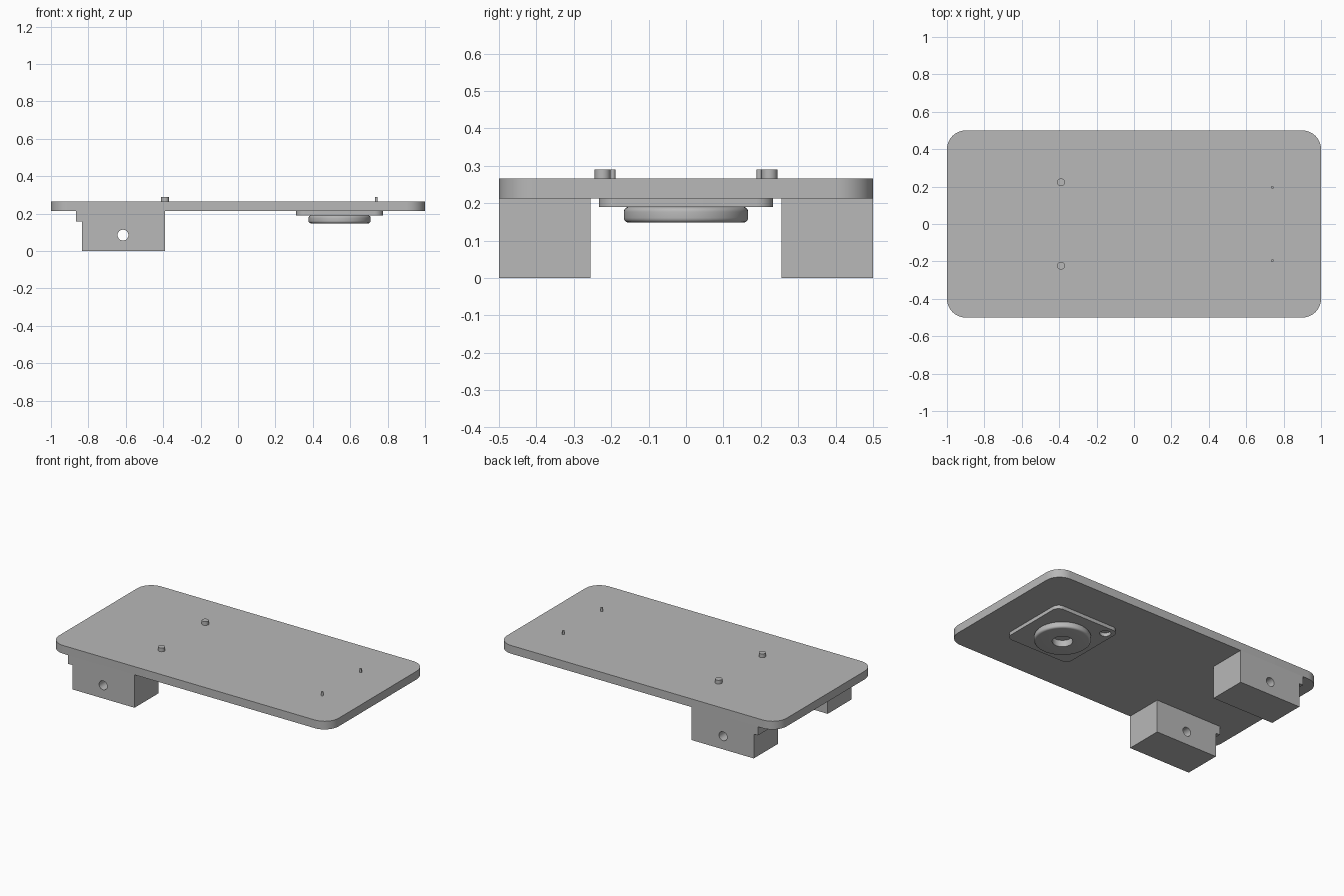
import bpy, bmesh
from math import pi, sin, cos, radians
from mathutils import Matrix, Vector

cube = bpy.data.objects.get("Cube")
if cube:
    bpy.data.objects.remove(cube, do_unlink=True)

grey = bpy.data.materials.new("light grey")
grey.use_nodes = True
colour = (0.48, 0.48, 0.48, 1)
grey.diffuse_color = colour
grey.node_tree.nodes["Principled BSDF"].inputs["Base Color"].default_value = colour

PLATE_BOTTOM, PLATE_TOP = 0.213, 0.266
PAD_BOTTOM, DISC_BOTTOM, PEG_TOP = 0.19, 0.148, 0.29
PAD_X = 0.543


def finish(name, bm):
    bmesh.ops.recalc_face_normals(bm, faces=bm.faces)
    mesh = bpy.data.meshes.new(name)
    bm.to_mesh(mesh)
    bm.free()
    mesh.materials.append(grey)
    mesh.shade_smooth()
    mesh.set_sharp_from_angle(angle=radians(30))
    obj = bpy.data.objects.new(name, mesh)
    bpy.context.collection.objects.link(obj)
    return obj


def prism(name, points, direction):
    """Extrude a closed outline of 3D points along a direction."""
    bm = bmesh.new()
    face = bm.faces.new([bm.verts.new(p) for p in points])
    out = bmesh.ops.extrude_face_region(bm, geom=[face], use_keep_orig=True)
    moved = [g for g in out["geom"] if isinstance(g, bmesh.types.BMVert)]
    bmesh.ops.translate(bm, verts=moved, vec=Vector(direction))
    return finish(name, bm)


def rounded_slab(name, cx, hx, hy, r, z0, z1, steps=10):
    points = []
    for i, (sx, sy) in enumerate([(1, 1), (-1, 1), (-1, -1), (1, -1)]):
        for s in range(steps + 1):
            a = (i + s / steps) * pi / 2
            points.append((cx + sx * (hx - r) + r * cos(a),
                           sy * (hy - r) + r * sin(a), z0))
    return prism(name, points, (0, 0, z1 - z0))


def cylinder(name, centre, r, length, along_y=False, sides=32):
    bm = bmesh.new()
    turn = Matrix.Rotation(pi / 2, 4, "X") if along_y else Matrix()
    bmesh.ops.create_cone(bm, cap_ends=True, segments=sides, radius1=r, radius2=r,
                          depth=length, matrix=Matrix.Translation(centre) @ turn)
    return finish(name, bm)


def drill(obj, cutter):
    """Cut a hole, keep the result and discard the cutter."""
    cutter.hide_render = True
    mod = obj.modifiers.new("hole", "BOOLEAN")
    mod.operation, mod.solver, mod.object = "DIFFERENCE", "EXACT", cutter
    graph = bpy.context.evaluated_depsgraph_get()
    mesh = bpy.data.meshes.new_from_object(obj.evaluated_get(graph))
    obj.modifiers.clear()
    obj.data = mesh
    mesh.set_sharp_from_angle(angle=radians(30))
    bpy.data.objects.remove(cutter, do_unlink=True)


# Main plate
rounded_slab("top_plate", 0, 1, 0.5, 0.1, PLATE_BOTTOM, PLATE_TOP)

# Two stepped support blocks with a cross hole
outline = [(-0.835, 0), (-0.39, 0), (-0.39, PLATE_BOTTOM),
           (-0.865, PLATE_BOTTOM), (-0.865, 0.157), (-0.835, 0.157)]
for side, y in (("front", -0.5), ("back", 0.255)):
    block = prism(side + "_block", [(x, y, z) for x, z in outline], (0, 0.245, 0))
    drill(block, cylinder("cutter", (-0.615, y + 0.12, 0.085), 0.029, 0.5, True))

# Mounting pad with a corner hole
pad = rounded_slab("mounting_pad", PAD_X, 0.232, 0.233, 0.045, PAD_BOTTOM, PLATE_BOTTOM)
drill(pad, cylinder("cutter", (PAD_X - 0.178, 0.175, PAD_BOTTOM), 0.033, 0.2))

# Round disc with softened rims and a central hole, lathed from a profile
R, HOLE, SOFT = 0.166, 0.06, 0.013
profile = [(HOLE, PAD_BOTTOM)]
for zc, start in ((PAD_BOTTOM - SOFT, pi / 2), (DISC_BOTTOM + SOFT, 0)):
    for s in range(6):
        a = start - s / 5 * pi / 2
        profile.append((R - SOFT + SOFT * cos(a), zc + SOFT * sin(a)))
profile.append((HOLE, DISC_BOTTOM))
bm = bmesh.new()
verts = [bm.verts.new((PAD_X + r, 0, z)) for r, z in profile]
edges = [bm.edges.new((a, b)) for a, b in zip(verts, verts[1:] + verts[:1])]
bmesh.ops.spin(bm, geom=verts + edges, cent=(PAD_X, 0, 0), axis=(0, 0, 1),
               angle=2 * pi, steps=64, use_merge=True)
bmesh.ops.remove_doubles(bm, verts=bm.verts, dist=1e-5)
finish("round_disc", bm)

# Pegs standing on the plate
height = PEG_TOP - PLATE_TOP
for side, sign in (("front", -1), ("back", 1)):
    for size, x, y, r in (("large", -0.39, 0.223, 0.021), ("small", 0.74, 0.196, 0.007)):
        cylinder(f"{side}_{size}_peg", (x, sign * y, PLATE_TOP + height / 2), r, height)
